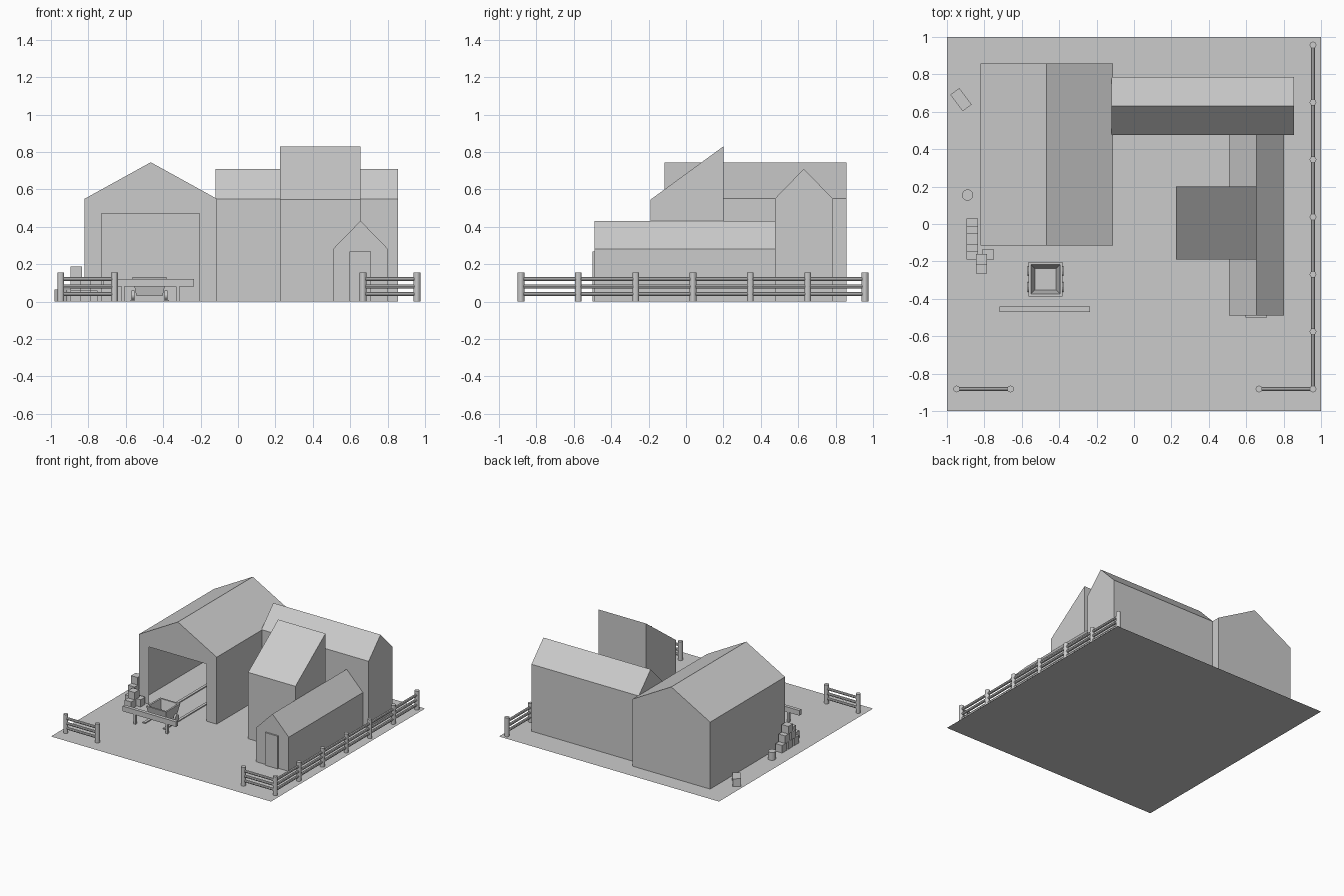
import bpy, bmesh, math
from mathutils import Vector, Matrix

if "Cube" in bpy.data.objects:
    bpy.data.objects.remove(bpy.data.objects["Cube"])


def finish(name, bm, recalc=True):
    if recalc:
        bmesh.ops.recalc_face_normals(bm, faces=bm.faces[:])
    me = bpy.data.meshes.new(name)
    bm.to_mesh(me)
    bm.free()
    ob = bpy.data.objects.new(name, me)
    bpy.context.collection.objects.link(ob)
    return ob


def box(name, x0, x1, y0, y1, z0, z1, turn=0):
    bm = bmesh.new()
    bmesh.ops.create_cube(bm, size=1)
    m = (Matrix.Translation(((x0 + x1) / 2, (y0 + y1) / 2, (z0 + z1) / 2))
         @ Matrix.Rotation(turn, 4, 'Z') @ Matrix.Diagonal((x1 - x0, y1 - y0, z1 - z0, 1)))
    bm.transform(m)
    return finish(name, bm)


def rod(name, a, b, r, sides=10):
    a, b = Vector(a), Vector(b)
    bm = bmesh.new()
    bmesh.ops.create_cone(bm, cap_ends=True, segments=sides, radius1=r, radius2=r,
                          depth=(b - a).length)
    rot = (b - a).to_track_quat('Z', 'Y').to_matrix().to_4x4()
    bm.transform(Matrix.Translation((a + b) / 2) @ rot)
    return finish(name, bm)


def prism(name, profile, axis, a, b):
    """Extrude a (u, z) profile along the x or y axis from a to b."""
    bm = bmesh.new()
    put = (lambda u, z, t: (t, u, z)) if axis == 'x' else (lambda u, z, t: (u, t, z))
    ends = [[bm.verts.new(put(u, z, t)) for u, z in profile] for t in (a, b)]
    for e in ends:
        bm.faces.new(e)
    n = len(profile)
    for i in range(n):
        j = (i + 1) % n
        bm.faces.new((ends[0][i], ends[0][j], ends[1][j], ends[1][i]))
    return finish(name, bm)


def gable(u0, u1, eave, ridge):
    return [(u0, 0), (u1, 0), (u1, eave), ((u0 + u1) / 2, ridge), (u0, eave)]


# ground sheet
bm = bmesh.new()
bmesh.ops.create_grid(bm, x_segments=1, y_segments=1, size=1)
finish("ground", bm, False)

# large hollow barn: outer shell with an open doorway notch in the front
bm = bmesh.new()
outline = gable(-0.82, -0.113, 0.55, 0.745)
front = [bm.verts.new((x, -0.115, z)) for x, z in outline]
back = [bm.verts.new((x, 0.858, z)) for x, z in outline]
door = [bm.verts.new((x, -0.115, z))
        for x, z in ((-0.73, 0), (-0.73, 0.47), (-0.205, 0.47), (-0.205, 0))]
bm.faces.new([front[0]] + door + front[1:])
bm.faces.new(back)
for i in range(1, 5):
    j = (i + 1) % 5
    bm.faces.new((front[i], front[j], back[j], back[i]))
finish("barn", bm)

# other buildings
prism("rear_building", gable(0.475, 0.785, 0.55, 0.71), 'x', -0.12, 0.855)
prism("lean_to_tower", [(-0.19, 0), (0.2, 0), (0.2, 0.83), (-0.19, 0.545)], 'x', 0.225, 0.655)
prism("small_house", gable(0.507, 0.803, 0.28, 0.432), 'y', -0.488, 0.48)
box("small_house_door", 0.597, 0.71, -0.5, -0.485, 0, 0.268)

# fences
def fence(name, points):
    for x, y in points:
        rod(name + "_post", (x, y, 0), (x, y, 0.155), 0.018, 12)
    (xa, ya), (xb, yb) = points[0], points[-1]
    for z in (0.04, 0.08, 0.12):
        rod(name + "_rail", (xa, ya, z), (xb, yb, z), 0.011, 8)


fence("side_fence", [(0.957, -0.882 + 0.3065 * i) for i in range(7)])
fence("front_right_fence", [(0.668, -0.882), (0.957, -0.882)])
fence("front_left_fence", [(-0.948, -0.882), (-0.66, -0.882)])

# hitching beam on two legs
box("hitching_beam", -0.72, -0.235, -0.47, -0.442, 0.08, 0.122)
for x in (-0.615, -0.323):
    box("beam_leg", x - 0.009, x + 0.009, -0.465, -0.447, 0, 0.085)

# track rails leading out of the barn
CX, CY = -0.473, -0.295
for s in (-1, 1):
    box("track_rail", CX + s * 0.092 - 0.011, CX + s * 0.092 + 0.011, -0.415, 0.8, 0, 0.008)

# cart: open tapered tub
bm = bmesh.new()
loops = []
for h, z in ((0.07, 0.03), (0.092, 0.132), (0.078, 0.132), (0.057, 0.042)):
    loops.append([bm.verts.new((CX + sx * h, CY + sy * h, z))
                  for sx, sy in ((-1, -1), (1, -1), (1, 1), (-1, 1))])
for lo, hi in zip(loops, loops[1:]):
    for i in range(4):
        j = (i + 1) % 4
        bm.faces.new((lo[i], lo[j], hi[j], hi[i]))
bm.faces.new(loops[0])
bm.faces.new(loops[-1])
finish("cart_tub", bm)

# cart wheels
for s in (-1, 1):
    for y in (CY - 0.042, CY + 0.042):
        rod("cart_wheel", (CX + s * 0.08, y, 0.034), (CX + s * 0.097, y, 0.034), 0.026, 12)

# stacked crates
for level in range(3):
    for i in range(3 - level):
        y = -0.08 + 0.08 * (i - (2 - level) / 2)
        z = level * 0.063
        box("stacked_crate", -0.895, -0.835, y - 0.03, y + 0.03, z, z + 0.062)
for x, y in ((-0.815, -0.235), (-0.815, -0.19), (-0.78, -0.163)):
    z = 0.06 if y == -0.19 else 0
    box("loose_crate", x - 0.03, x + 0.03, y - 0.03, y + 0.03, z, z + 0.06)

# barrel and turned crate
rod("barrel", (-0.89, 0.155, 0), (-0.89, 0.155, 0.065), 0.03, 16)
box("turned_crate", -0.98, -0.87, 0.635, 0.695, 0, 0.065, math.radians(-53))
